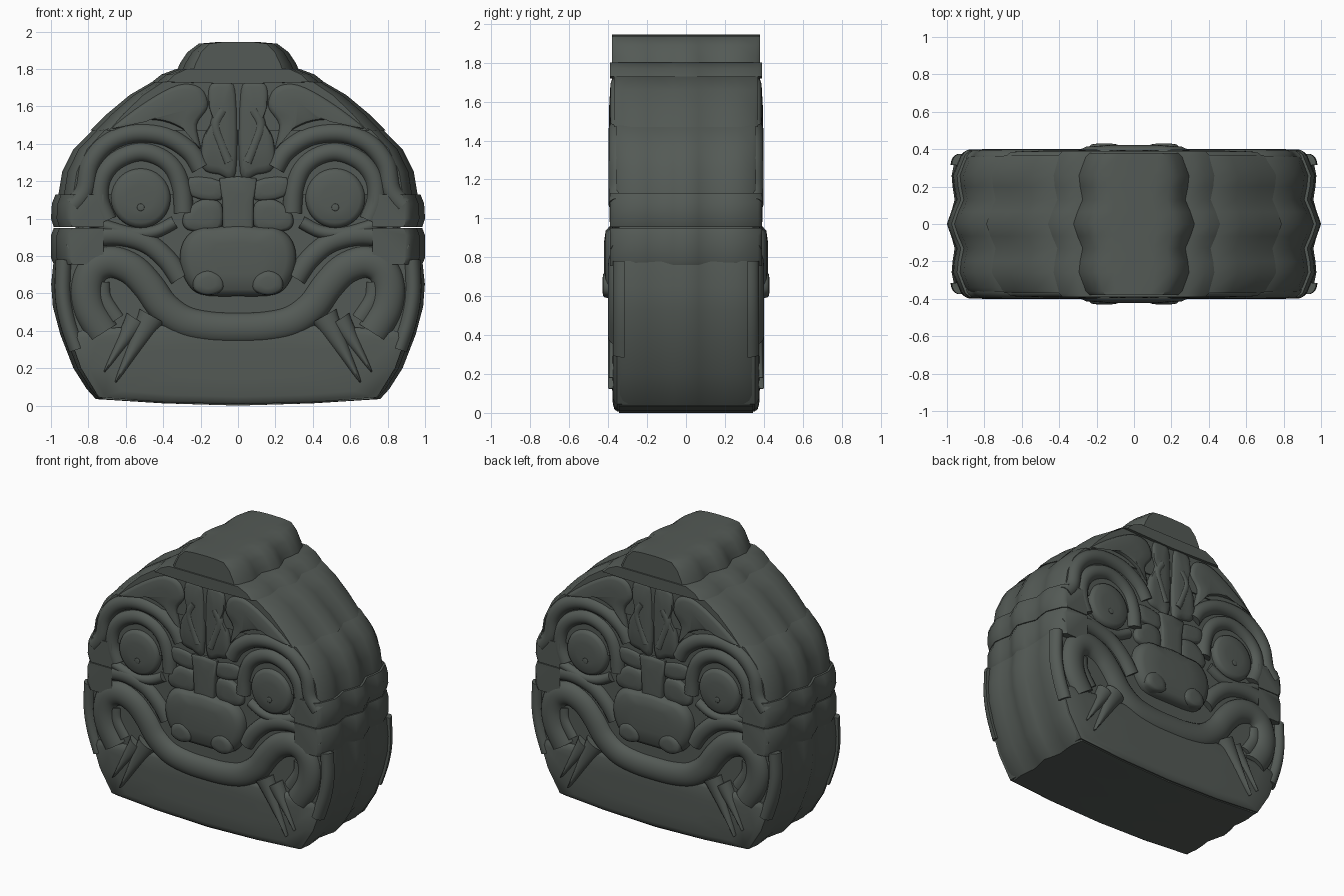
import bpy, bmesh, math

if "Cube" in bpy.data.objects:
    bpy.data.objects.remove(bpy.data.objects["Cube"])

stone = bpy.data.materials.new("dark_green_grey_stone")
stone.diffuse_color = (0.088, 0.102, 0.092, 1)
stone.use_nodes = True
stone.node_tree.nodes["Principled BSDF"].inputs["Base Color"].default_value = stone.diffuse_color


def finish(name, bm, mirror_x, mirror_y, angle=40):
    bmesh.ops.recalc_face_normals(bm, faces=bm.faces)
    me = bpy.data.meshes.new(name)
    bm.to_mesh(me)
    bm.free()
    me.materials.append(stone)
    ob = bpy.data.objects.new(name, me)
    bpy.context.collection.objects.link(ob)
    bpy.ops.object.select_all(action='DESELECT')
    ob.select_set(True)
    bpy.context.view_layer.objects.active = ob
    bpy.ops.object.shade_smooth_by_angle(angle=math.radians(angle))
    if mirror_x or mirror_y:
        mod = ob.modifiers.new("mirror", 'MIRROR')
        mod.use_axis = (mirror_x, mirror_y, False)
        mod.use_mirror_merge = False
    return ob


def spline(pts, closed=False, n=5):
    """Catmull-Rom curve through the points."""
    out, c = [], len(pts)
    for i in range(c if closed else c - 1):
        get = (lambda k: pts[k % c]) if closed else (lambda k: pts[min(max(k, 0), c - 1)])
        a, b, d, e = (get(i + k) for k in (-1, 0, 1, 2))
        for s in range(n):
            t = s / n
            out.append(tuple(0.5 * (2 * b[k] + (d[k] - a[k]) * t + (2 * a[k] - 5 * b[k] + 4 * d[k] - e[k]) * t * t
                                    + (3 * b[k] - a[k] - 3 * d[k] + e[k]) * t ** 3) for k in (0, 1)))
    return out if closed else out + [pts[-1]]


def sym(half):
    """Full outline from a right half."""
    return half + [(-x, z) for x, z in reversed(half) if x > 1e-4]


def skin(bm, rings):
    """Join equal rings with quads and cap both ends."""
    vs = [[bm.verts.new(p) for p in r] for r in rings]
    n = len(vs[0])
    for a, b in zip(vs, vs[1:]):
        for i in range(n):
            j = (i + 1) % n
            bm.faces.new((a[i], a[j], b[j], b[i]))
    bm.faces.new(vs[0])
    bm.faces.new(vs[-1])


def tier(name, outline, cap, mirror_x=False, wave=1.0, edge=0.10):
    """Outline lofted along y with the scalloped depth of the stone."""
    half = [(0, 0), (.065, .022), (.13, .05 * wave), (.2, .036 * wave), (.26, .03 * wave),
            (cap - .02, edge * .75), (cap, edge)]
    st = [(-y, i) for y, i in reversed(half)] + half[1:]
    w = max(x for x, z in outline)
    bm = bmesh.new()
    skin(bm, [[(x * (1 - i / w), y, z) for x, z in outline] for y, i in st])
    return finish(name, bm, mirror_x, False)


def pad(name, pts, top, d=.03, base=.28, mirror_x=True):
    """Domed plate rising from the face."""
    cx = sum(p[0] for p in pts) / len(pts)
    cz = sum(p[1] for p in pts) / len(pts)
    lv = [(1, base), (1, top - d), (.95, top - .45 * d), (.83, top - .15 * d), (.45, top)]
    bm = bmesh.new()
    skin(bm, [[(cx + (x - cx) * s, -y, cz + (z - cz) * s) for x, z in pts] for s, y in lv])
    return finish(name, bm, mirror_x, True)


def roll(name, pts, r, top=.395, d=.06, taper=1.0, mirror_x=True):
    """Rounded ridge following a path on the face."""
    path, rings, n = spline(pts), [], 10
    for k, (x, z) in enumerate(path):
        a, b = path[max(k - 1, 0)], path[min(k + 1, len(path) - 1)]
        tx, tz = b[0] - a[0], b[1] - a[1]
        l = math.hypot(tx, tz)
        rr = r * (1 + (taper - 1) * k / (len(path) - 1))
        rings.append([(x - tz / l * rr * math.cos(i * math.pi / n), -(top - d + d * math.sin(i * math.pi / n)),
                       z + tx / l * rr * math.cos(i * math.pi / n)) for i in range(n + 1)])
    bm = bmesh.new()
    skin(bm, rings)
    return finish(name, bm, mirror_x, True, 50)


def circle(x, z, r, n=32):
    return [(x + r * math.cos(i * math.tau / n), z + r * math.sin(i * math.tau / n)) for i in range(n)]


# stacked body tiers
tier("jaw_block", sym([(0, .8), (.9, .8), (.985, .78), (.999, .65), (.99, .53), (.95, .38), (.88, .2),
                       (.81, .09), (.76, .035), (.4, .012), (0, 0)]), .345, edge=.05, wave=.8)
tier("face_core", sym([(0, 1.65), (.4, 1.65), (.8, 1.3), (.87, 1.15), (.87, .7), (0, .7)]), .345, wave=.5, edge=.04)
tier("lower_side_band", [(.8, .755), (.985, .755), (1, .79), (1, .91), (.985, .95), (.8, .95)], .39, True)
tier("upper_side_band", [(.8, .955), (.985, .955), (1, 1.0), (.995, 1.08), (.975, 1.13), (.8, 1.13)], .39, True)
tier("temple_tier", sym([(0, 1.55), (.6, 1.55), (.78, 1.47), (.88, 1.37), (.94, 1.25), (.96, 1.13), (0, 1.13)]), .36, edge=.08)
tier("scalp_tier", sym([(0, 1.74), (.46, 1.73), (.58, 1.66), (.7, 1.56), (.79, 1.47), (0, 1.47)]), .37)
tier("crown_tier", sym([(0, 1.8), (.33, 1.8), (.41, 1.77), (.46, 1.73), (0, 1.72)]), .39, edge=.08)
tier("top_knob", sym([(0, 1.945), (.12, 1.943), (.21, 1.935), (.27, 1.89), (.31, 1.83), (.33, 1.785), (0, 1.76)]), .38, edge=.09)

# chin and jaw rim
pad("chin", sym([(0, .44), (.5, .43), (.84, .4), (.9, .37), (.84, .2), (.745, .045), (.4, .018), (0, .008)]),
    .38, .025, mirror_x=False)
roll("jaw_rim", [(.86, .3), (.91, .45), (.935, .6), (.93, .78)], .045, .375)

# eyes with lids and brows
pad("eye_ball", circle(.52, 1.11, .16), .39, .035)
pad("pupil", circle(.52, 1.06, .02, 12), .394, .004)
roll("eye_lid", [(.29, 1.03), (.3, 1.15), (.34, 1.26), (.42, 1.33), (.53, 1.355), (.65, 1.31), (.725, 1.22),
                 (.74, 1.1), (.7, .99)], .052, .392, .05)
roll("brow", [(.2, 1.27), (.26, 1.36), (.39, 1.44), (.56, 1.455), (.7, 1.4), (.79, 1.29), (.82, 1.15),
              (.88, 1.07)], .052, .398, .05)
roll("lower_lid", [(.34, .98), (.44, .93), (.56, .92), (.68, .95), (.82, 1.0)], .035, .38, .04)

# forehead folds
pad("scalp_panel", spline([(.2, 1.7), (.32, 1.715), (.5, 1.62), (.68, 1.48), (.55, 1.525), (.4, 1.52), (.27, 1.46),
                           (.2, 1.37), (.22, 1.5), (.16, 1.6)], True, 4), .392, .025)
pad("forehead_fold", spline([(.012, 1.69), (.08, 1.745), (.15, 1.72), (.16, 1.62), (.14, 1.53), (.19, 1.42),
                             (.19, 1.27), (.1, 1.235), (.012, 1.24)], True, 4), .388, .03)
roll("frown_crease", [(.05, 1.3), (.09, 1.4), (.12, 1.5), (.08, 1.58)], .03, .395, .03)

# nose and cheeks
pad("nose_bridge", sym([(0, 1.225), (.1, 1.215), (.085, 1.1), (.08, .9), (0, .88)]), .392, .015, mirror_x=False)
pad("nose", spline(sym([(0, .965), (.12, .955), (.22, .945), (.29, .88), (.31, .78), (.28, .67), (.2, .595), (0, .585)]), True, 4),
    .422, .06, mirror_x=False)
pad("nostril", spline([(.08, .62), (.09, .69), (.16, .725), (.23, .69), (.235, .62), (.16, .59)], True, 4), .43, .03)
pad("inner_eye_fold", spline([(.09, 1.2), (.26, 1.22), (.25, 1.12), (.09, 1.1)], True, 3), .375, .02)
pad("nose_side_fold", spline([(.09, 1.08), (.2, 1.1), (.29, 1.02), (.27, .94), (.1, .94)], True, 4), .38, .025)
roll("cheek_fold", [(.31, .68), (.38, .78), (.49, .87), (.64, .91), (.78, .895), (.9, .83)], .055, .388, .045)

# mouth
lip = [(0, .412), (.15, .418), (.29, .45), (.4, .53), (.48, .64), (.57, .73), (.68, .768), (.77, .73), (.808, .63),
       (.79, .51), (.72, .39)]
roll("lip", [(-x, z) for x, z in reversed(lip[1:])] + lip, .085, .4, .06, mirror_x=False)
roll("mouth_corner", [(.73, .66), (.72, .57), (.65, .46)], .045, .37, .03)

# fangs
roll("large_fang", [(.46, .48), (.56, .3), (.655, .125)], .075, .402, .05, taper=.06)
roll("small_fang", [(.54, .46), (.63, .32), (.715, .18)], .065, .396, .05, taper=.06)
